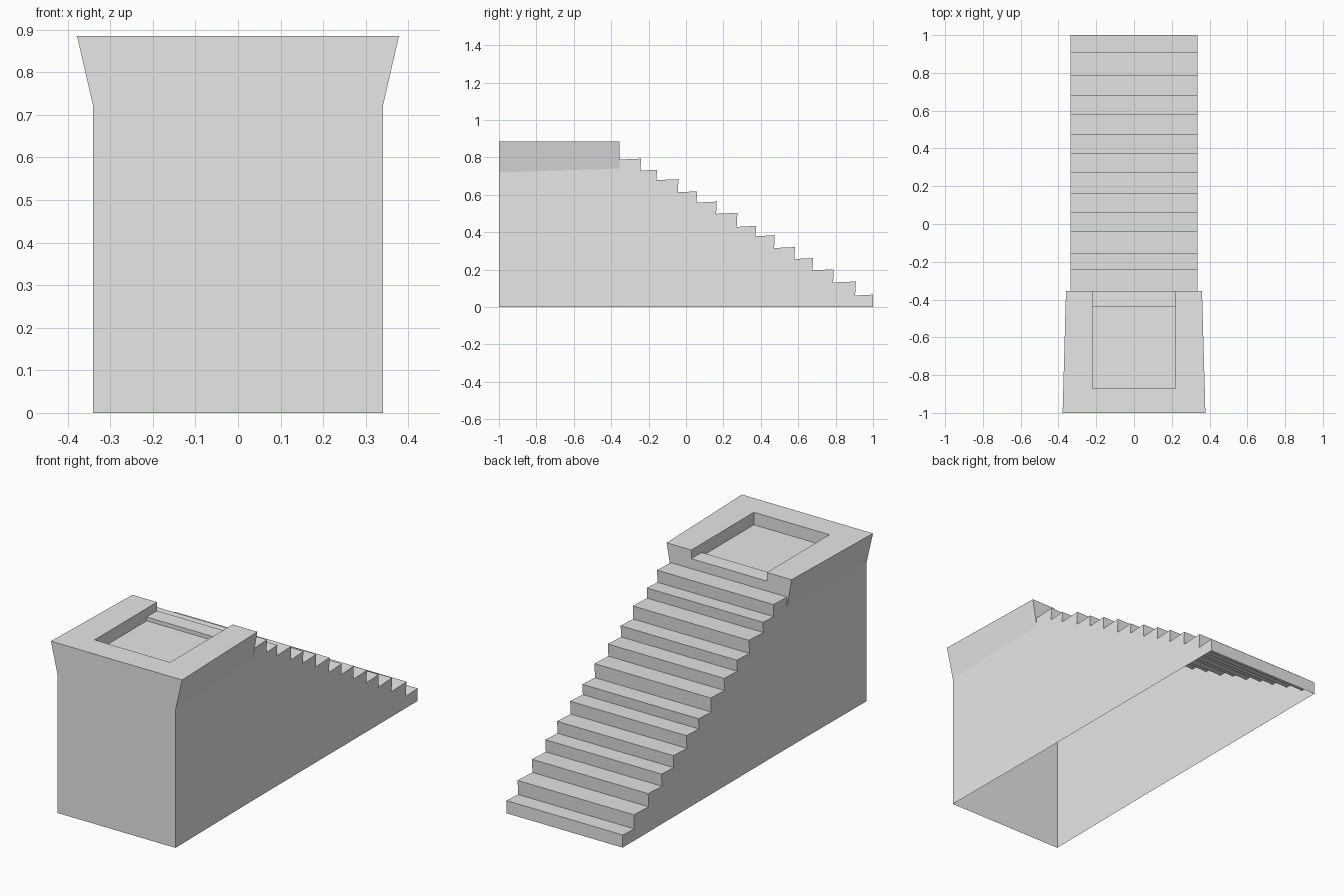
import bpy
import bmesh

cube = bpy.data.objects.get("Cube")
if cube:
    bpy.data.objects.remove(cube, do_unlink=True)

stone = bpy.data.materials.new("stone grey")
stone.use_nodes = True
stone.diffuse_color = (0.8, 0.8, 0.8, 1)
stone.node_tree.nodes["Principled BSDF"].inputs["Base Color"].default_value = (0.8, 0.8, 0.8, 1)


def face(bm, points):
    bm.faces.new([bm.verts.new(p) for p in points])


def both_sides(bm, points):
    """A face and its mirror image across x = 0."""
    face(bm, points)
    face(bm, [(-x, y, z) for x, y, z in reversed(points)])


def strip(bm, path, x):
    """Faces spanning the width along a (y, z) path."""
    for (y0, z0), (y1, z1) in zip(path, path[1:]):
        face(bm, [(-x, y0, z0), (x, y0, z0), (x, y1, z1), (-x, y1, z1)])


def symmetric(half):
    """Close a half outline by mirroring it across x = 0."""
    return half + [(-x, y, z) for x, y, z in reversed(half)]


def finish(bm, name):
    bmesh.ops.remove_doubles(bm, verts=bm.verts, dist=0.0005)
    bmesh.ops.recalc_face_normals(bm, faces=bm.faces)
    mesh = bpy.data.meshes.new(name)
    bm.to_mesh(mesh)
    bm.free()
    mesh.materials.append(stone)
    bpy.context.collection.objects.link(bpy.data.objects.new(name, mesh))


FRONT, BACK, TOP = -1.0, -0.355, 0.885
STAIR_X, PIT_X, PIT_FRONT, LEDGE = 0.335, 0.218, -0.87, 0.84

# Tower: hollow walls flaring out to a rim, open underneath
low_front, low_back = (0.34, FRONT, 0.72), (STAIR_X, BACK, 0.74)
top_front, top_back = (0.378, FRONT, TOP), (0.36, BACK, TOP)
foot_front, foot_back = (0.34, FRONT, 0), (STAIR_X, BACK, 0)
rim_back, rim_front = (PIT_X, BACK, TOP), (PIT_X, PIT_FRONT, TOP)

bm = bmesh.new()
face(bm, symmetric([foot_front, low_front, top_front]))
both_sides(bm, [foot_front, foot_back, low_back, low_front])
both_sides(bm, [low_front, low_back, top_back, top_front])
face(bm, symmetric([low_back, top_back, rim_back, (PIT_X, BACK, LEDGE)]))
face(bm, symmetric([top_front, top_back, rim_back, rim_front]))

# Sunken platform with a raised ledge at the stair head
pit = [(PIT_FRONT, TOP), (PIT_FRONT, 0.82), (-0.44, 0.82), (-0.44, LEDGE), (BACK, LEDGE)]
strip(bm, pit, PIT_X)
both_sides(bm, [(PIT_X, y, z) for y, z in pit + [(BACK, TOP)]])
finish(bm, "tower")

# Staircase: nosing position and tread height, from top to bottom
steps = [(-0.24, 0.79), (-0.155, 0.73), (-0.04, 0.68), (0.06, 0.615), (0.165, 0.56),
         (0.275, 0.50), (0.375, 0.43), (0.475, 0.38), (0.583, 0.317), (0.68, 0.258),
         (0.79, 0.198), (0.908, 0.133), (1.0, 0.063)]
path, inner = [], BACK
for nosing, height in steps:
    path += [(inner, height - 0.002), (nosing, height + 0.003)]
    inner = nosing - 0.004
path.append((1.0, 0))

bm = bmesh.new()
strip(bm, path, STAIR_X)
both_sides(bm, [(STAIR_X, y, z) for y, z in [(BACK, 0)] + path])
finish(bm, "staircase")
